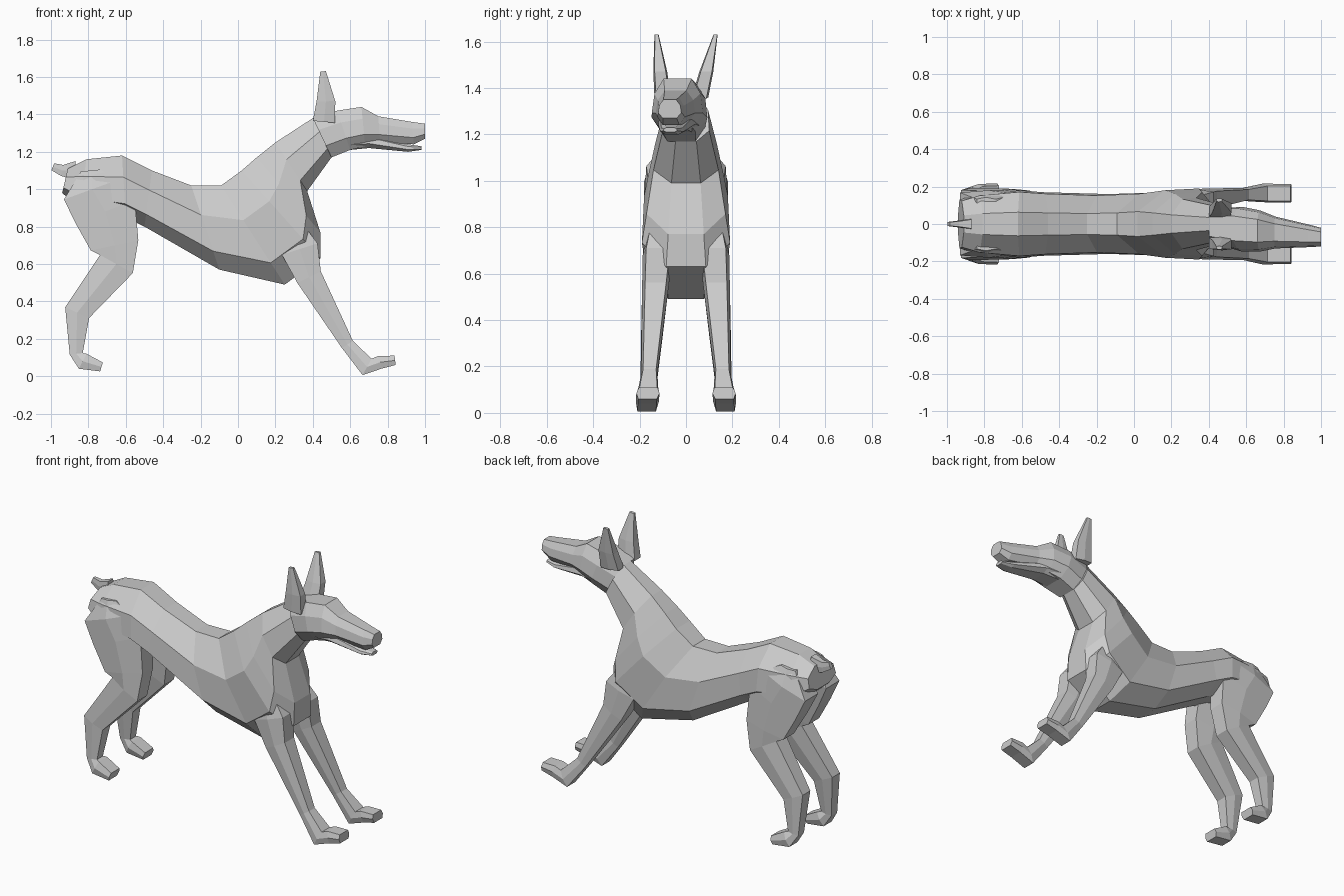
import bpy
import bmesh
from mathutils import Vector

cube = bpy.data.objects.get("Cube")
if cube:
    bpy.data.objects.remove(cube)


def loft(name, sections, shape, centre):
    """Skin sections (low point, high point, half width) placed in x and z.

    shape pairs a height along the section with a share of its half width,
    and centre gives the sideways position of a point.
    """
    bm = bmesh.new()
    rings = []
    for low, high, width in sections:
        right, left = [], []
        for height, share in shape:
            x, z = Vector(low).lerp(Vector(high), height)
            y = centre(x, z)
            right.append(bm.verts.new((x, y - width * share, z)))
            left.append(bm.verts.new((x, y + width * share, z)))
        rings.append(right + left[::-1])
    for ring, following in zip(rings, rings[1:]):
        for i in range(len(ring)):
            bm.faces.new((ring[i - 1], ring[i], following[i], following[i - 1]))
    bm.faces.new(rings[0])
    bm.faces.new(rings[-1])
    bmesh.ops.recalc_face_normals(bm, faces=bm.faces)
    mesh = bpy.data.meshes.new(name)
    bm.to_mesh(mesh)
    bm.free()
    obj = bpy.data.objects.new(name, mesh)
    bpy.context.collection.objects.link(obj)


def sweep(path, half_width):
    """Turn a path of (x, z, radius) into sections square to the path."""
    points = [Vector(p[:2]) for p in path]
    sections = []
    for i, (point, (x, z, radius)) in enumerate(zip(points, path)):
        before = points[max(i - 1, 0)]
        after = points[min(i + 1, len(points) - 1)]
        along = (after - before).normalized()
        across = Vector((along.y, -along.x)) * radius
        sections.append((point - across, point + across, half_width(z, radius)))
    return sections


def middle(x, z):
    return 0


def head_turn(x, z):
    return .1 * (.3 - x)


def leg_width(z, radius):
    """Legs thin out downwards, then widen into the paw."""
    return .05 if z < .1 else min(radius, .03 + .05 * z)


def thin_width(z, radius):
    return radius * .6


BODY = ((0, .45), (.22, 1), (.65, .95), (1, .35))
HEAD = ((0, .6), (.3, 1), (.7, .9), (1, .55))
LIMB = ((0, .8), (.5, 1), (1, .8))

# Trunk and neck, from rump to throat
trunk = [
    ((-.94, .98), (-.91, 1.11), .13),
    ((-.85, .9), (-.81, 1.16), .16),
    ((-.6, .85), (-.62, 1.18), .18),
    ((-.5, .8), (-.46, 1.1), .17),
    ((-.1, .57), (-.25, 1.02), .16),
    ((.25, .49), (-.09, 1.02), .17),
    ((.44, .63), (.02, 1.1), .19),
    ((.44, .77), (.1, 1.17), .17),
    ((.37, .99), (.2, 1.25), .14),
    ((.5, 1.17), (.4, 1.38), .1),
]
loft("trunk_and_neck", trunk, BODY, middle)

# Skull and muzzle, turned slightly to the right
skull = [
    ((.5, 1.17), (.4, 1.38), .1),
    ((.6, 1.21), (.53, 1.42), .12),
    ((.68, 1.23), (.66, 1.44), .11),
    ((.76, 1.25), (.75, 1.39), .085),
    ((.94, 1.24), (.93, 1.36), .06),
    ((1, 1.27), (1, 1.35), .05),
]
loft("skull_and_muzzle", skull, HEAD, head_turn)

# Lower jaw
jaw = [
    ((.6, 1.21), (.6, 1.3), .09),
    ((.7, 1.22), (.7, 1.3), .08),
    ((.91, 1.2), (.91, 1.24), .05),
    ((.98, 1.21), (.98, 1.23), .03),
]
loft("lower_jaw", jaw, HEAD, head_turn)

# Ears, the left one leaning out further
ear = sweep([(.46, 1.36, .06), (.47, 1.47, .05), (.455, 1.63, .015)], thin_width)
loft("left_ear", ear, LIMB, lambda x, z: .06 + .25 * (z - 1.36))
loft("right_ear", ear, LIMB, lambda x, z: -.1 - .1 * (z - 1.36))

# Stub tail
tail = sweep([(-.87, 1.1, .05), (-.94, 1.1, .03), (-.99, 1.12, .02)], thin_width)
loft("tail", tail, LIMB, middle)

# Fore legs reaching forward
fore_leg = [
    (.28, .84, .04),
    (.33, .68, .1),
    (.38, .53, .07),
    (.585, .17, .035),
    (.69, .05, .05),
    (.76, .075, .035),
    (.84, .085, .025),
]

# Hind legs with haunch, hock and paw
hind_leg = [
    (-.79, 1.1, .05),
    (-.78, 1, .16),
    (-.71, .88, .17),
    (-.66, .7, .13),
    (-.65, .6, .1),
    (-.86, .34, .07),
    (-.865, .12, .035),
    (-.83, .08, .045),
    (-.73, .05, .025),
]

for label, side in (("left", 1), ("right", -1)):
    for part, path in (("fore_leg", fore_leg), ("hind_leg", hind_leg)):
        loft(f"{label}_{part}", sweep(path, leg_width), LIMB,
             lambda x, z: side * (.17 - .07 * z))
